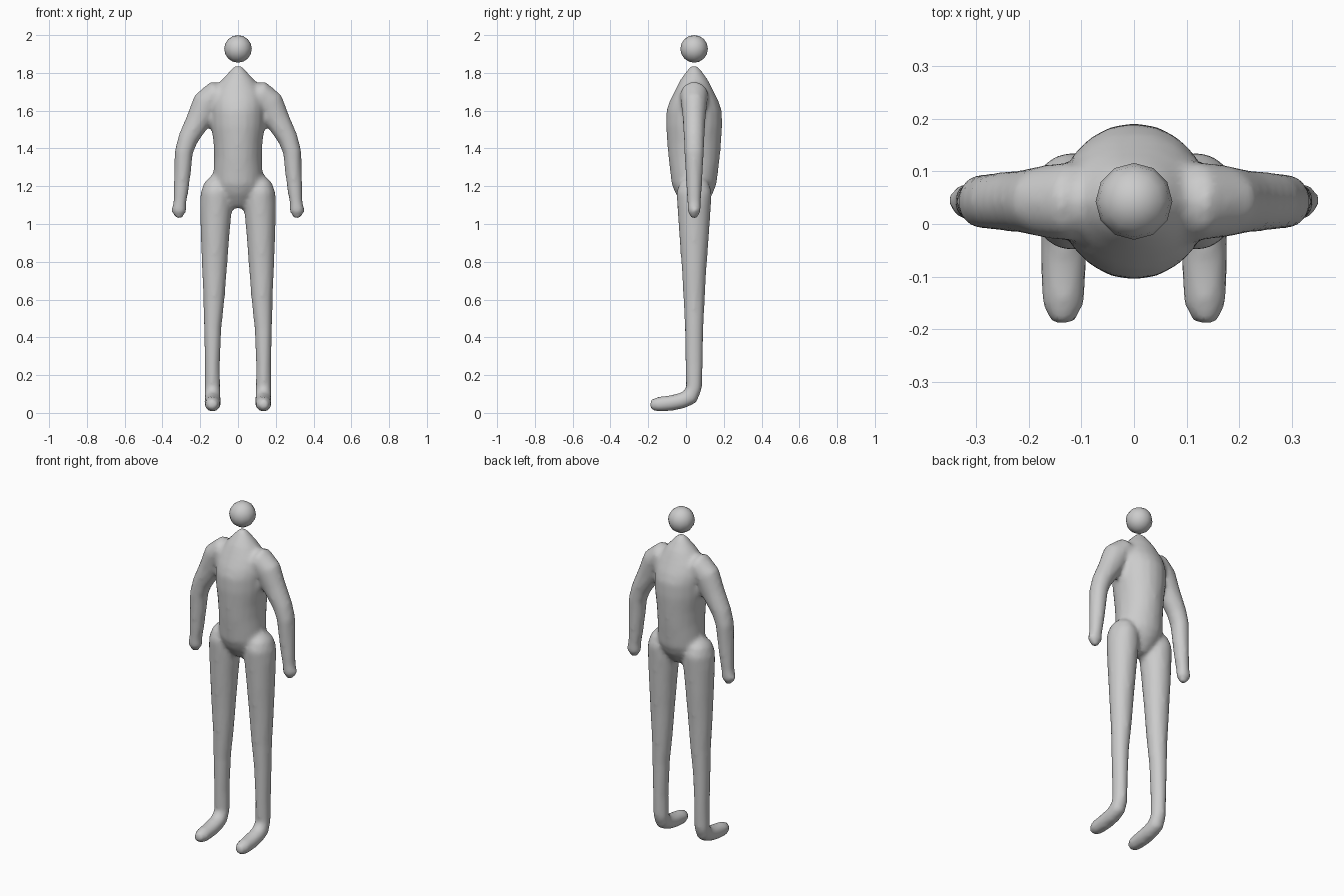
import bpy, bmesh, math
from mathutils import Vector

if "Cube" in bpy.data.objects:
    bpy.data.objects.remove(bpy.data.objects["Cube"])

Y0 = 0.043  # depth of the body's centre line


def loft(bm, sections, side, n=16):
    """Tube through (centre, half width, half depth); 'side' is the fixed ring axis."""
    pts = [Vector(s[0]) for s in sections]
    rings = []
    for i, (c, a, b) in enumerate(sections):
        u = (pts[min(i + 1, len(pts) - 1)] - pts[max(i - 1, 0)]).normalized()
        p = (side - u * side.dot(u)).normalized()
        q = u.cross(p)
        rings.append([bm.verts.new(pts[i] + p * a * math.cos(t) + q * b * math.sin(t))
                      for t in (2 * math.pi * k / n for k in range(n))])
    for r, s in zip(rings, rings[1:]):
        for k in range(n):
            bm.faces.new((r[k], r[(k + 1) % n], s[(k + 1) % n], s[k]))
    bm.faces.new(rings[0])
    bm.faces.new(rings[-1])


def finish(name, bm):
    bmesh.ops.recalc_face_normals(bm, faces=bm.faces)
    me = bpy.data.meshes.new(name)
    bm.to_mesh(me)
    bm.free()
    for f in me.polygons:
        f.use_smooth = True
    ob = bpy.data.objects.new(name, me)
    bpy.context.collection.objects.link(ob)
    return ob


X, Y = Vector((1, 0, 0)), Vector((0, 1, 0))
bm = bmesh.new()

# torso: height, half width, half depth
torso = [(1.835, .022, .02), (1.80, .052, .047), (1.76, .088, .075), (1.70, .13, .105),
         (1.65, .145, .13), (1.60, .145, .147), (1.52, .142, .149), (1.43, .13, .143),
         (1.35, .126, .136), (1.27, .13, .126), (1.21, .13, .119), (1.16, .11, .098),
         (1.12, .08, .07), (1.085, .04, .04)]
loft(bm, [((0, Y0, z), a, b) for z, a, b in torso], X, 20)

# arms: x, height, half depth, half width
arm = [(.05, 1.67, .07, .06), (.125, 1.683, .075, .074), (.165, 1.64, .07, .078),
       (.21, 1.55, .06, .066), (.265, 1.45, .055, .054), (.287, 1.38, .053, .049),
       (.293, 1.28, .046, .045), (.302, 1.17, .041, .039), (.308, 1.11, .036, .034),
       (.314, 1.068, .036, .042), (.312, 1.028, .014, .014)]

# legs and feet: x, y, height, half width, half depth
leg = [(.12, Y0, 1.25, .03, .04), (.12, Y0, 1.22, .06, .075), (.117, Y0, 1.17, .081, .095),
       (.116, Y0, 1.10, .086, .09), (.121, Y0, .95, .077, .08), (.125, Y0, .75, .066, .065),
       (.127, Y0, .60, .056, .057), (.134, Y0, .45, .047, .05), (.136, Y0, .25, .040, .046),
       (.135, .042, .13, .041, .043), (.135, .022, .085, .043, .046),
       (.134, -.02, .065, .045, .043), (.134, -.08, .052, .045, .042),
       (.135, -.15, .045, .041, .040), (.137, -.19, .042, .022, .025)]

for s in (-1, 1):
    loft(bm, [((s * x, Y0, z), a, b) for x, z, a, b in arm], Y)
    loft(bm, [((s * x, y, z), a, b) for x, y, z, a, b in leg], X)

# fuse the limbs into one soft skin
body = finish("body", bm)
fuse = body.modifiers.new("fuse", 'REMESH')
fuse.mode = 'VOXEL'
fuse.voxel_size = 0.014
fuse.use_smooth_shade = True
soften = body.modifiers.new("soften", 'SMOOTH')
soften.factor = 0.5
soften.iterations = 5

# head: a coarse floating ball
bm = bmesh.new()
bmesh.ops.create_uvsphere(bm, u_segments=12, v_segments=8, radius=0.073)
bmesh.ops.translate(bm, verts=bm.verts, vec=(0, Y0, 1.927))
finish("head", bm)
